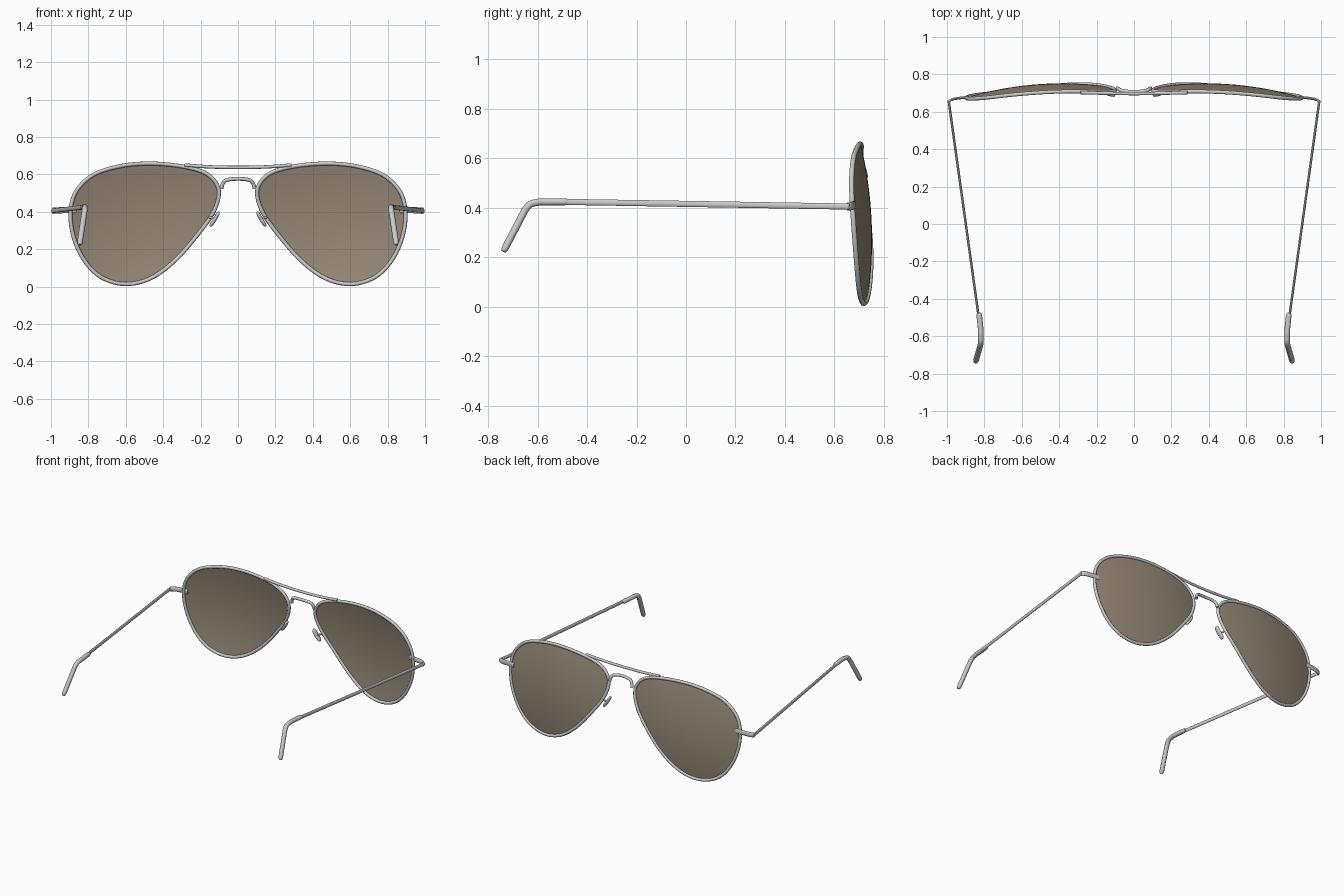
import bpy, bmesh, math
from mathutils import Vector

if "Cube" in bpy.data.objects:
    bpy.data.objects.remove(bpy.data.objects["Cube"])


def smooth_path(pts, steps, closed=False):
    """Catmull-Rom curve through the points."""
    p = [Vector(q) for q in pts]
    n = len(p)
    get = (lambda i: p[i % n]) if closed else (lambda i: p[max(0, min(n - 1, i))])
    out = []
    for i in range(n if closed else n - 1):
        a, b, c, d = (get(i + k) for k in (-1, 0, 1, 2))
        for s in range(steps):
            t = s / steps
            out.append(0.5 * (2 * b + (c - a) * t + (2 * a - 5 * b + 4 * c - d) * t * t
                              + (3 * b - a - 3 * c + d) * t ** 3))
    return out if closed else out + [p[-1]]


def finish(name, bm, mirror=False, mat=None):
    bmesh.ops.recalc_face_normals(bm, faces=bm.faces)
    me = bpy.data.meshes.new(name)
    bm.to_mesh(me)
    bm.free()
    ob = bpy.data.objects.new(name, me)
    bpy.context.collection.objects.link(ob)
    if mat:
        me.materials.append(mat)
    bpy.ops.object.select_all(action='DESELECT')
    bpy.context.view_layer.objects.active = ob
    ob.select_set(True)
    bpy.ops.object.shade_smooth_by_angle(angle=math.radians(50))
    if mirror:
        ob.modifiers.new("mirror", 'MIRROR').use_mirror_merge = False
    return ob


def sweep(name, path, r_side, r_up, ref, closed=False, mirror=True, scale=None, sides=14):
    """Sweep an ellipse along the path; r_up is measured along ref."""
    bm = bmesh.new()
    n = len(path)
    ref = Vector(ref)
    rings = []
    for i, p in enumerate(path):
        a = path[(i - 1) % n] if closed else path[max(0, i - 1)]
        b = path[(i + 1) % n] if closed else path[min(n - 1, i + 1)]
        t = (b - a).normalized()
        side = t.cross(ref).normalized()
        up = side.cross(t)
        k = scale(i / (n - 1)) if scale else 1
        rings.append([bm.verts.new(p + k * (side * r_side * math.cos(w) + up * r_up * math.sin(w)))
                      for w in (2 * math.pi * j / sides for j in range(sides))])
    for i in range(n if closed else n - 1):
        q, r = rings[i], rings[(i + 1) % n]
        for j in range(sides):
            m = (j + 1) % sides
            bm.faces.new((q[j], q[m], r[m], r[j]))
    if not closed:
        bm.faces.new(rings[0])
        bm.faces.new(rings[-1])
    return finish(name, bm, mirror)


def dome(x, z):
    """Depth of the curved lens surface."""
    return 0.752 - 0.278 * (x - 0.38) ** 2 - 0.3 * (z - 0.27) ** 2


X, Y, Z = (1, 0, 0), (0, 1, 0), (0, 0, 1)

# Teardrop outline shared by lens and rim
outline = [(0.102, 0.49), (0.118, 0.555), (0.18, 0.61), (0.30, 0.643), (0.465, 0.658),
           (0.625, 0.645), (0.775, 0.597), (0.868, 0.505), (0.896, 0.388), (0.876, 0.254),
           (0.815, 0.13), (0.725, 0.046), (0.60, 0.013), (0.465, 0.045), (0.33, 0.145),
           (0.20, 0.297), (0.13, 0.40)]
edge = [Vector((p.x, dome(p.x, p.y), p.y))
        for p in smooth_path([(x, z, 0) for x, z in outline], 6, True)]

# Lenses: concentric rings on the dome
tint = bpy.data.materials.new("brown_tint")
tint.diffuse_color = (0.31, 0.25, 0.185, 0.92)
tint.use_nodes = True
tint.node_tree.nodes["Principled BSDF"].inputs["Base Color"].default_value = tint.diffuse_color
bm = bmesh.new()
cx, cz = 0.50, 0.36
centre = bm.verts.new((cx, dome(cx, cz), cz))
prev = None
for k in range(1, 13):
    ring = []
    for p in edge:
        x, z = cx + (p.x - cx) * k / 12, cz + (p.z - cz) * k / 12
        ring.append(bm.verts.new((x, dome(x, z), z)))
    for j in range(len(ring)):
        m = (j + 1) % len(ring)
        if prev:
            bm.faces.new((prev[j], prev[m], ring[m], ring[j]))
        else:
            bm.faces.new((centre, ring[m], ring[j]))
    prev = ring
finish("lenses", bm, True, tint)

# Rims
sweep("rims", edge, 0.0105, 0.0105, Y, closed=True, sides=10)

# Brow bar
bar = [(-0.285, 0.702, 0.65), (-0.15, 0.699, 0.64), (0, 0.697, 0.637),
       (0.15, 0.699, 0.64), (0.285, 0.702, 0.65)]
sweep("brow_bar", smooth_path(bar, 6), 0.009, 0.009, Y, mirror=False)

# Nose bridge
half = [(0.088, 0.726, 0.525), (0.08, 0.72, 0.552), (0.06, 0.712, 0.57)]
bridge = [(-x, y, z) for x, y, z in half] + [(0, 0.706, 0.576)] + half[::-1]
sweep("nose_bridge", smooth_path(bridge, 6), 0.010, 0.010, Y, mirror=False)

# Nose pads and their short arms
pad = [(0.102, 0.695, 0.40), (0.122, 0.70, 0.362), (0.149, 0.705, 0.322)]
sweep("nose_pads", smooth_path(pad, 8), 0.010, 0.018, Y,
      scale=lambda t: max(0.25, (1 - (2 * t - 1) ** 4) ** 0.5))
sweep("nose_pad_arms", smooth_path([(0.122, 0.70, 0.362), (0.152, 0.712, 0.37)], 3),
      0.006, 0.006, Y)

# End pieces reaching from rim to temple
end = [(0.865, 0.679, 0.41), (0.905, 0.676, 0.41), (0.95, 0.671, 0.408),
       (0.98, 0.663, 0.406), (0.989, 0.652, 0.405)]
sweep("end_pieces", smooth_path(end, 5), 0.007, 0.017, Z)

# Temples
sweep("temples", smooth_path([(0.991, 0.66, 0.405), (0.83, -0.50, 0.424)], 4), 0.0065, 0.0125, Z)

# Ear tips
tip = [(0.829, -0.475, 0.424), (0.82, -0.56, 0.424), (0.819, -0.60, 0.422),
       (0.82, -0.64, 0.405), (0.832, -0.685, 0.325), (0.847, -0.738, 0.223)]
sweep("ear_tips", smooth_path(tip, 8), 0.015, 0.0145, Z,
      scale=lambda t: min(1, 0.6 + 12 * t, 0.6 + 12 * (1 - t)))
